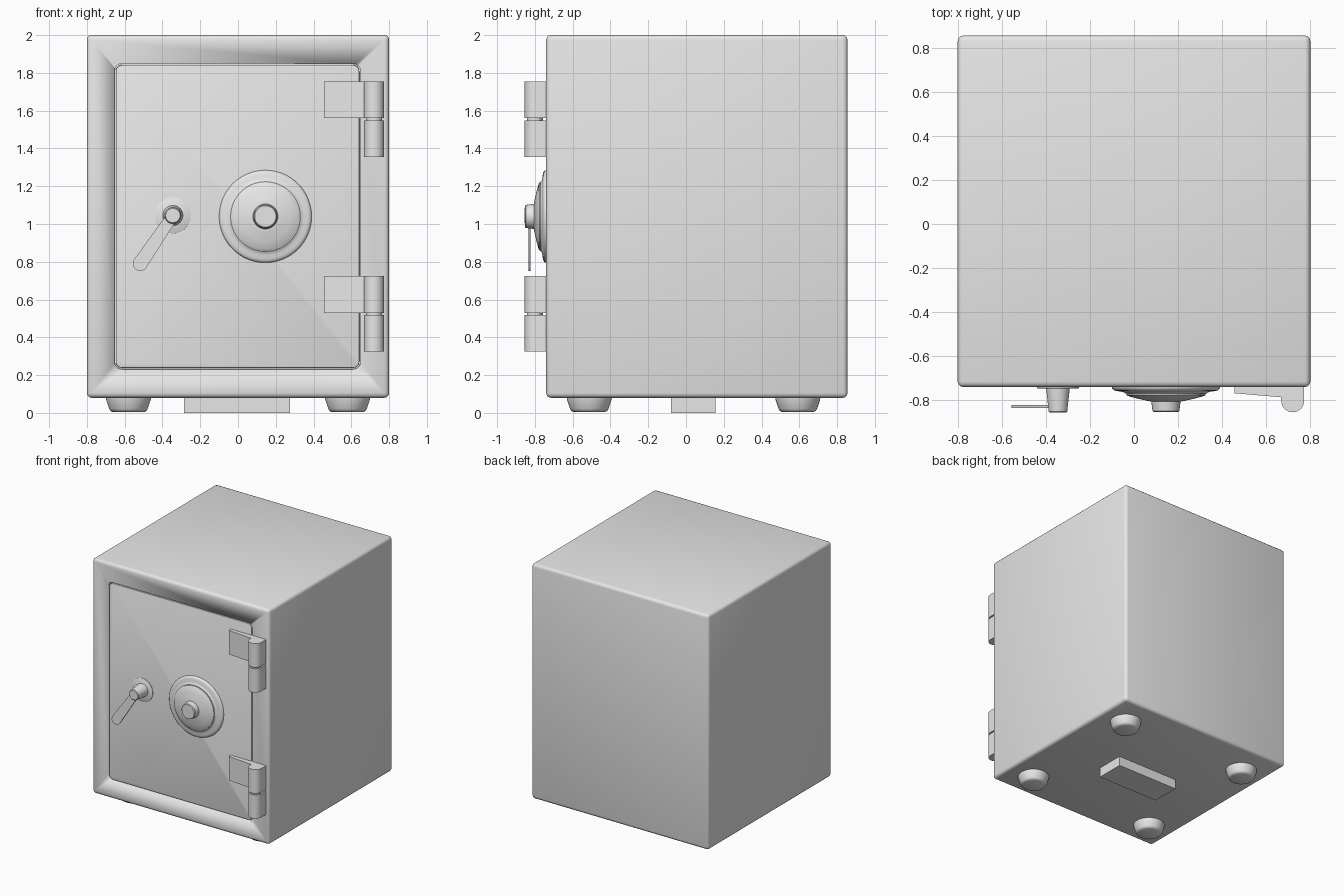
import bpy, bmesh, math
from mathutils import Matrix, Vector

old = bpy.data.objects.get("Cube")
if old:
    bpy.data.objects.remove(old, do_unlink=True)

GREY = (0.8, 0.8, 0.8, 1.0)
grey = bpy.data.materials.new("light_grey_metal")
grey.use_nodes = True
grey.diffuse_color = GREY
grey.node_tree.nodes["Principled BSDF"].inputs["Base Color"].default_value = GREY

FRONT = -0.74  # plane of the safe's face


def finish(bm, name, smooth=True):
    bmesh.ops.recalc_face_normals(bm, faces=bm.faces)
    mesh = bpy.data.meshes.new(name)
    bm.to_mesh(mesh)
    bm.free()
    ob = bpy.data.objects.new(name, mesh)
    bpy.context.collection.objects.link(ob)
    mesh.materials.append(grey)
    if smooth:
        bpy.ops.object.select_all(action='DESELECT')
        ob.select_set(True)
        bpy.context.view_layer.objects.active = ob
        bpy.ops.object.shade_smooth_by_angle(angle=math.radians(35))
    return ob


def box(name, lo, hi, bevel=0.0, segments=3):
    lo, hi = Vector(lo), Vector(hi)
    bm = bmesh.new()
    bmesh.ops.create_cube(bm, size=1, matrix=Matrix.Translation((lo + hi) / 2) @ Matrix.Diagonal((*(hi - lo), 1)))
    if bevel:
        bmesh.ops.bevel(bm, geom=bm.edges[:], offset=bevel, segments=segments, profile=0.5, affect='EDGES')
    return finish(bm, name, bevel > 0)


def prism(name, outline, depth, place, rim=0.0):
    """Extrude a flat outline by a depth vector; place maps 2D points to 3D."""
    bm = bmesh.new()
    base = bm.faces.new([bm.verts.new(place(*p)) for p in outline])
    ext = bmesh.ops.extrude_face_region(bm, geom=[base], use_keep_orig=True)
    top = [g for g in ext["geom"] if isinstance(g, bmesh.types.BMVert)]
    bmesh.ops.translate(bm, verts=top, vec=depth)
    if rim:
        edges = [e for e in bm.edges if all(v in top for v in e.verts)]
        bmesh.ops.bevel(bm, geom=edges, offset=rim, segments=2, profile=0.5, affect='EDGES')
    return finish(bm, name)


def lathe(name, profile, origin, axis, steps=48):
    """Spin (radius, height) points about an axis through origin."""
    bm = bmesh.new()
    verts = [bm.verts.new((r, 0, h)) for r, h in profile]
    edges = [bm.edges.new(pair) for pair in zip(verts, verts[1:])]
    bmesh.ops.spin(bm, geom=verts + edges, cent=(0, 0, 0), axis=(0, 0, 1), angle=math.tau, steps=steps)
    bmesh.ops.remove_doubles(bm, verts=bm.verts[:], dist=0.0001)
    turn = Vector((0, 0, 1)).rotation_difference(Vector(axis)).to_matrix().to_4x4()
    bmesh.ops.transform(bm, matrix=Matrix.Translation(origin) @ turn, verts=bm.verts[:])
    return finish(bm, name)


def arc(cx, cz, r, start, end, n):
    angles = [math.radians(start + (end - start) * i / n) for i in range(n + 1)]
    return [(cx + r * math.cos(a), cz + r * math.sin(a)) for a in angles]


def rounded_rect(x0, x1, z0, z1, r):
    corners = [(x1 - r, z1 - r), (x0 + r, z1 - r), (x0 + r, z0 + r), (x1 - r, z0 + r)]
    return [p for i, c in enumerate(corners) for p in arc(*c, r, 90 * i, 90 * i + 90, 6)]


def at_y(y):
    return lambda x, z: (x, y, z)


# Body with a shallow door opening
body = box("safe_body", (-0.8, FRONT, 0.08), (0.8, 0.855, 2.0), bevel=0.025)
cutter = prism("door_opening_cutter", rounded_rect(-0.654, 0.649, 0.231, 1.849, 0.04),
               Vector((0, -0.1, 0)), at_y(FRONT + 0.03))
cutter.hide_render = True
cutter.hide_viewport = True
cut = body.modifiers.new("door_opening", 'BOOLEAN')
cut.operation = 'DIFFERENCE'
cut.solver = 'EXACT'
cut.object = cutter

# Door, flush with the face
prism("door", rounded_rect(-0.647, 0.642, 0.238, 1.842, 0.034),
      Vector((0, -0.035, 0)), at_y(FRONT + 0.035), rim=0.005)

# Combination dial
dial = (0.145, FRONT, 1.04)
lathe("dial_ring", [(0.245, 0), (0.243, 0.008), (0.235, 0.015), (0.222, 0.018), (0.205, 0.02),
                    (0.19, 0.024), (0.184, 0.03), (0, 0.03)], dial, (0, -1, 0), 64)
lathe("dial_dome", [(0.18, 0.02), (0.18, 0.036), (0.174, 0.04), (0.13, 0.052), (0.09, 0.061),
                    (0.066, 0.066), (0, 0.066)], dial, (0, -1, 0), 64)
lathe("dial_knob", [(0.067, 0.06), (0.061, 0.108), (0.056, 0.113), (0, 0.113)], dial, (0, -1, 0))

# Door handle
grip = (-0.345, FRONT, 1.045)
lathe("handle_plate", [(0.095, 0), (0.095, 0.004), (0.092, 0.006), (0, 0.006)], grip, (0, -1, 0))
lathe("handle_stem", [(0.054, 0), (0.042, 0.111), (0.038, 0.115), (0, 0.115)], grip, (0, -1, 0))
lever_angle = math.degrees(math.atan2(0.79 - 1.045, -0.52 + 0.345))
lever = (arc(-0.345, 1.045, 0.03, lever_angle + 90, lever_angle + 270, 8)
         + arc(-0.518, 0.79, 0.039, lever_angle - 90, lever_angle + 90, 12))
prism("handle_lever", lever, Vector((0, -0.013, 0)), at_y(-0.822))

# Hinges: knuckles with flat backs, door leaf on the upper half
knuckle = [(0.772, FRONT + 0.005)] + arc(0.72, -0.802, 0.052, 0, -180, 16) + [(0.668, FRONT + 0.005)]
leaf = [(0.455, FRONT + 0.005), (0.455, -0.768), (0.69, -0.788), (0.69, FRONT + 0.005)]
for name, z in (("upper", 1.355), ("lower", 0.325)):
    for part, outline, low, high in (("bottom_knuckle", knuckle, 0, 0.194),
                                     ("top_knuckle", knuckle, 0.205, 0.4),
                                     ("leaf", leaf, 0.205, 0.4)):
        prism(f"{name}_hinge_{part}", outline, Vector((0, 0, high - low)),
              lambda x, y, h=z + low: (x, y, h))
    lathe(f"{name}_hinge_pin", [(0.042, 0.19), (0.042, 0.21)], (0.72, -0.8, z), (0, 0, 1), 24)

# Feet
foot = [(0.12, 0.085), (0.118, 0.07), (0.102, 0.022), (0.095, 0.01), (0.082, 0.004), (0, 0.004)]
for side, x in (("right", -0.58), ("left", 0.58)):
    for end, y in (("front", -0.512), ("back", 0.592)):
        lathe(f"{end}_{side}_foot", foot, (x, y, 0), (0, 0, 1))

# Block under the base
box("base_block", (-0.285, -0.08, 0), (0.275, 0.155, 0.085))
